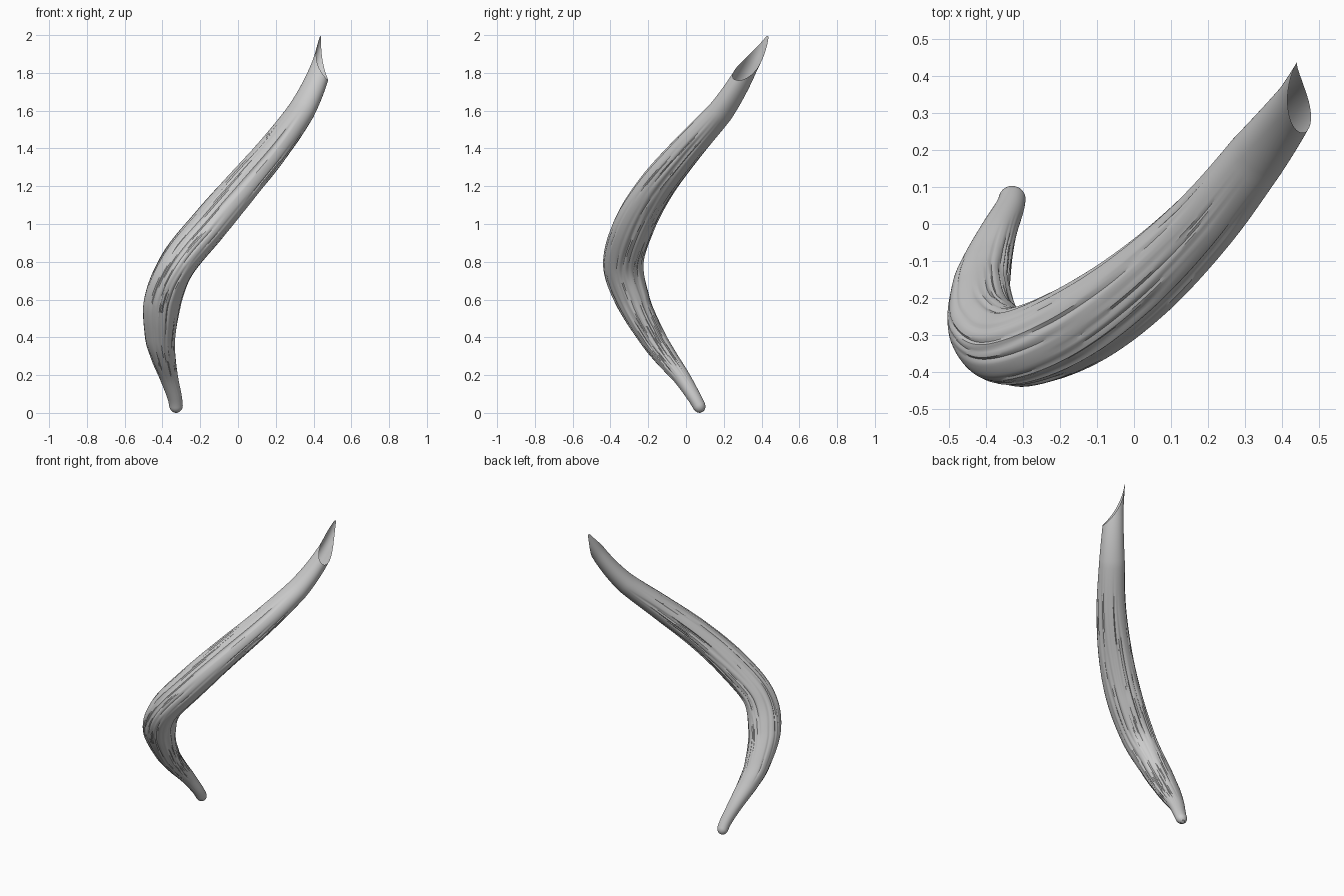
import bpy, bmesh, math, random
from mathutils import Vector

if "Cube" in bpy.data.objects:
    bpy.data.objects.remove(bpy.data.objects["Cube"])

random.seed(4)
SIDES, PER = 96, 12

# Centreline x, y, z with horizontal and vertical half-widths
path = [
    (-.325, .085, .015, .034, .032), (-.335, .045, .09, .038, .035),
    (-.367, -.025, .20, .049, .044), (-.397, -.11, .31, .066, .058),
    (-.412, -.185, .42, .081, .070), (-.397, -.285, .61, .101, .087),
    (-.318, -.333, .80, .106, .096), (-.156, -.277, 1.0, .112, .096),
    (.014, -.162, 1.2, .105, .088), (.184, .0, 1.4, .091, .077),
    (.330, .180, 1.6, .080, .065)]
beyond = (.425, .315, 1.77, .08, .055)


def catmull(a, b, c, d, t):
    return [.5 * (2*q + (r-p)*t + (2*p-5*q+4*r-s)*t*t + (3*q-p-3*r+s)*t**3)
            for p, q, r, s in zip(a, b, c, d)]


before = tuple(2*a - b for a, b in zip(path[0], path[1]))
ctrl = [before] + path + [beyond]
samples = []
for i in range(len(path) - 1):
    samples += [catmull(*ctrl[i:i+4], k / PER) for k in range(PER)]
samples.append(list(path[-1]))
N = len(samples)

# Lengthwise grooves: angle, centre along horn, length, width, depth
grooves = [(random.uniform(0, 2*math.pi), random.uniform(.25, .93), random.uniform(.06, .18),
            random.uniform(.035, .06), random.uniform(.03, .07)) for _ in range(130)]


def relief(a, t):
    r = 1 + .008 * math.sin(5*a + 4*t) * math.sin(math.pi * t)
    for ga, gt, gl, gw, gd in grooves:
        da = (a - ga - .3*(t - gt) + math.pi) % (2*math.pi) - math.pi
        dt = (t - gt) / gl
        if abs(dt) < 1 and abs(da) < 3*gw:
            r -= gd * (1 - dt*dt) * math.exp(-(da/gw)**2)
    return max(r, .93) + .018


# Rings along the solid horn, rounded at the lower tip, with untwisted grain
rings, travelled = [], 0.0
grain = Vector((1, 0, 0))
for i, s in enumerate(samples):
    p = Vector(s[:3])
    a, b = samples[max(i-1, 0)], samples[min(i+1, N-1)]
    d = (Vector(b[:3]) - Vector(a[:3])).normalized()
    w = d.cross(Vector((0, 0, 1))).normalized()
    v = w.cross(d)
    grain = (grain - d * grain.dot(d)).normalized()
    phi = math.atan2(grain.dot(v), grain.dot(w))
    if i:
        travelled += (p - Vector(samples[i-1][:3])).length
    q = min((travelled + .003) / .04, 1)
    cap = math.sqrt(1 - (1 - q)**2)
    t = i / (N - 1)
    fade = min(1, (1 - t) / .08)
    ring = []
    for k in range(SIDES):
        ang = 2*math.pi*k / SIDES
        r = cap * (1 + (relief(ang, t) - 1) * fade)
        ring.append(p + w*math.cos(ang+phi)*s[3]*r + v*math.sin(ang+phi)*s[4]*r)
    rings.append(ring)

# Open upper end: each side runs on to a slanted, hollowed cut
d = Vector((.096, .120, .16)).normalized()
top, lip = Vector((.440, .437, 2.0)), Vector((.505, .26, 1.735))
mid = (top + lip) / 2
axis = (top - lip).normalized()
normal = Vector((1, -.3, .43))
normal = (normal - axis * normal.dot(axis)).normalized()
half = (top - lip).length / 2
base, centre = rings[-1], Vector(path[-1][:3])


def cut(p):
    u = (p - mid).dot(axis) / half
    return (p - mid).dot(normal) + .035 * max(0, 1 - u*u) + max(0, u - 1) * half * 2


def straight(p, t):
    return p + d*t + (centre - p) * min(.8 * t, .25)


# Bend the end so that its back side meets the pointed top
across = normal - d * normal.dot(d)
back = min(base, key=lambda p: (p - centre).dot(across))
reach = (top - back).dot(d)
bend = top - straight(back, reach)


def column(p, t):
    return straight(p, t) + bend * (t / reach)**2


lengths = []
for p in base:
    t = 0.0
    while cut(column(p, t)) < 0 and t < reach + .02:
        t += .001
    lengths.append(t)
for j in range(1, 17):
    rings.append([column(p, L*j/16) for p, L in zip(base, lengths)])

# Skin the rings into one open-ended horn
bm = bmesh.new()
low = min(p.z for r in rings for p in r)
grid = [[bm.verts.new(p - Vector((0, 0, low))) for p in r] for r in rings]
for r0, r1 in zip(grid, grid[1:]):
    for k in range(SIDES):
        n = (k + 1) % SIDES
        bm.faces.new((r0[k], r0[n], r1[n], r1[k]))
bm.faces.new(grid[0])
bmesh.ops.recalc_face_normals(bm, faces=bm.faces)
mesh = bpy.data.meshes.new("horn")
bm.to_mesh(mesh)
bm.free()
horn = bpy.data.objects.new("horn", mesh)
bpy.context.collection.objects.link(horn)
bpy.context.view_layer.objects.active = horn
horn.select_set(True)
bpy.ops.object.shade_smooth_by_angle(angle=math.radians(35))
